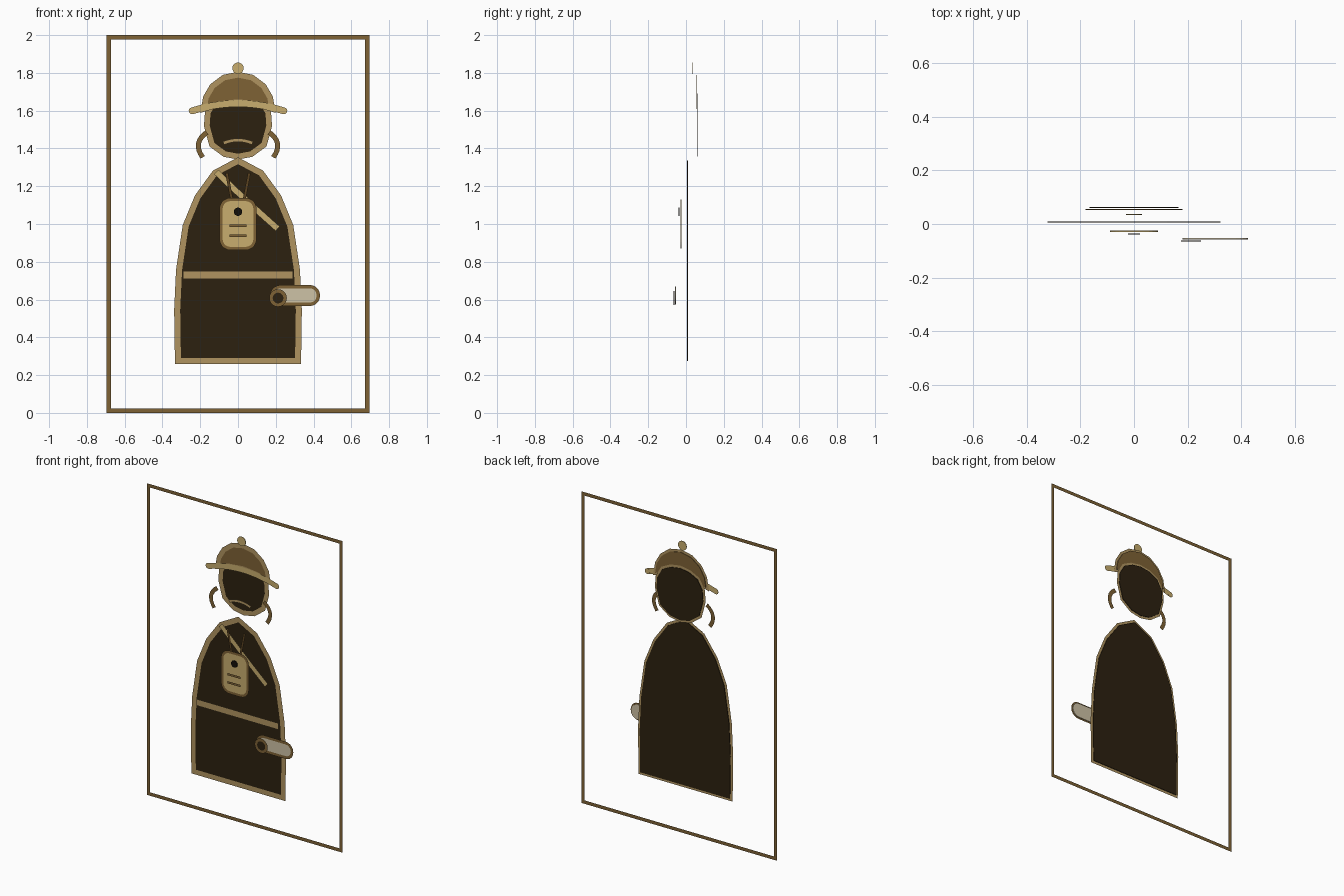
import bpy, bmesh
from math import sin, cos, pi
from mathutils import Vector

old = bpy.data.objects.get("Cube")
if old:
    bpy.data.objects.remove(old, do_unlink=True)


def material(name, rgb):
    """Flat colour from 8-bit display values."""
    lin = [((c / 255 + 0.055) / 1.055) ** 2.4 for c in rgb] + [1]
    m = bpy.data.materials.new(name)
    m.use_nodes = True
    m.diffuse_color = lin
    m.node_tree.nodes["Principled BSDF"].inputs["Base Color"].default_value = lin
    return m


DARK = material("dark umber", (44, 33, 16))
BROWN = material("bronze brown", (126, 98, 53))
TAN = material("tan", (176, 148, 96))
GOLD = material("pale gold", (200, 174, 110))
CREAM = material("cream", (206, 194, 166))
UMBER = material("string brown", (90, 66, 32))
BLACK = material("near black", (18, 14, 8))


def finish(name, bm, mat):
    mesh = bpy.data.meshes.new(name)
    bm.to_mesh(mesh)
    bm.free()
    mesh.materials.append(mat)
    ob = bpy.data.objects.new(name, mesh)
    bpy.context.collection.objects.link(ob)
    return ob


def plate(name, pts, y, mat, thick=0.004):
    """Thin filled shape, drawn in x and z."""
    bm = bmesh.new()
    face = bm.faces.new([bm.verts.new((x, y - thick / 2, z)) for x, z in pts])
    new = bmesh.ops.extrude_face_region(bm, geom=[face], use_keep_orig=True)["geom"]
    bmesh.ops.translate(bm, vec=(0, thick, 0),
                        verts=[g for g in new if isinstance(g, bmesh.types.BMVert)])
    bmesh.ops.recalc_face_normals(bm, faces=bm.faces)
    return finish(name, bm, mat)


def line(name, pts, y, width, mat, closed=False):
    """Flat mitred band that follows a path in x and z."""
    p = [Vector(q) for q in pts]
    n = len(p)
    bm = bmesh.new()
    rows = []
    for i in range(n):
        a = p[i] - p[i - 1] if closed or i > 0 else p[1] - p[0]
        b = p[(i + 1) % n] - p[i] if closed or i < n - 1 else a
        a, b = a.normalized(), b.normalized()
        na, nb = Vector((-a.y, a.x)), Vector((-b.y, b.x))
        m = (na + nb).normalized()
        m *= width / 2 / max(m.dot(na), 0.4)
        rows.append([bm.verts.new((q.x, y, q.y)) for q in (p[i] + m, p[i] - m)])
    for i in range(n if closed else n - 1):
        (a, b), (c, d) = rows[i], rows[(i + 1) % n]
        bm.faces.new((a, b, d, c))
    return finish(name, bm, mat)


def outlined(name, pts, y, fill, edge, width):
    plate(name, pts, y, fill)
    line(name + "_outline", pts, y - 0.004, width, edge, closed=True)


def mirrored(half):
    """Close a half outline that starts and may end on the centre line."""
    return half + [(-x, z) for x, z in reversed(half) if x > 0]


def bezier(a, b, c, n=10):
    a, b, c = Vector(a), Vector(b), Vector(c)
    return [tuple(a.lerp(b, i / n).lerp(b.lerp(c, i / n), i / n)) for i in range(n + 1)]


def circle(cx, cz, r, n=20):
    return [(cx + r * cos(2 * pi * i / n), cz + r * sin(2 * pi * i / n)) for i in range(n)]


def rounded(x0, x1, z0, z1, r, n=5):
    pts = []
    for k, (cx, cz) in enumerate([(x1 - r, z1 - r), (x0 + r, z1 - r),
                                  (x0 + r, z0 + r), (x1 - r, z0 + r)]):
        for i in range(n + 1):
            t = (k + i / n) * pi / 2
            pts.append((cx + r * cos(t), cz + r * sin(t)))
    return pts


# Border frame
line("border_frame", [(-.684, .011), (.684, .011), (.684, 1.989), (-.684, 1.989)],
     .068, .022, BROWN, closed=True)

# Head and hat
outlined("head", mirrored([(0, 1.357), (.07, 1.37), (.138, 1.42), (.165, 1.52),
                           (.16, 1.59), (.125, 1.65), (.065, 1.68), (0, 1.69)]),
         .062, DARK, TAN, .03)
outlined("hat_dome", mirrored([(0, 1.645), (.1, 1.635), (.18, 1.61), (.17, 1.67),
                               (.135, 1.73), (.075, 1.775), (0, 1.79)]),
         .054, BROWN, TAN, .03)
brim = bezier((-.243, 1.599), (0, 1.677), (.243, 1.599))
line("hat_brim", brim, .044, .036, GOLD)
for side, end in (("right", brim[0]), ("left", brim[-1])):
    line("brim_tip_" + side, [(end[0] + .018 * cos(t * pi / 8), end[1]) for t in (8, 0)],
         .0442, .001, GOLD)
    plate("brim_cap_" + side, circle(*end, .018, 14), .0445, GOLD, .0005)
plate("hat_knob", circle(0, 1.825, .03), .036, GOLD)

# Ear loops and mouth
for side, s in (("right", -1), ("left", 1)):
    line("ear_loop_" + side,
         bezier((s * .165, 1.485), (s * .243, 1.43), (s * .187, 1.353), 8), .026, .026, BROWN)
line("mouth", bezier((-.077, 1.428), (0, 1.46), (.077, 1.428), 8), .018, .018, TAN)

# Robe with belt and shoulder strap
outlined("robe", mirrored([(0, .275), (.318, .275), (.322, .545), (.312, .757), (.277, .99),
                           (.214, 1.143), (.122, 1.27), (0, 1.335)]),
         .008, DARK, TAN, .032)
line("belt", [(-.29, .73), (.29, .73)], -.005, .042, TAN)
line("shoulder_strap", bezier((-.115, 1.275), (.04, 1.125), (.21, .975), 6), -.012, .032, GOLD)

# Hanging tag
for side, s in (("right", -1), ("left", 1)):
    line("tag_string_" + side, [(s * .06, 1.27), (s * .033, 1.13)], -.02, .015, UMBER)
outlined("tag", rounded(-.09, .09, .87, 1.13, .05), -.027, GOLD, BROWN, .017)
plate("tag_hole", circle(0, 1.065, .022), -.037, BLACK)
for i, z in enumerate((.99, .938)):
    line("tag_slot_%d" % (i + 1), [(-.045, z), (.045, z)], -.041, .014, BROWN)

# Rolled scroll
outlined("scroll", rounded(.18, .425, .575, .668, .045), -.055, CREAM, BROWN, .018)
outlined("scroll_end", circle(.212, .608, .0375), -.064, DARK, BROWN, .018)
